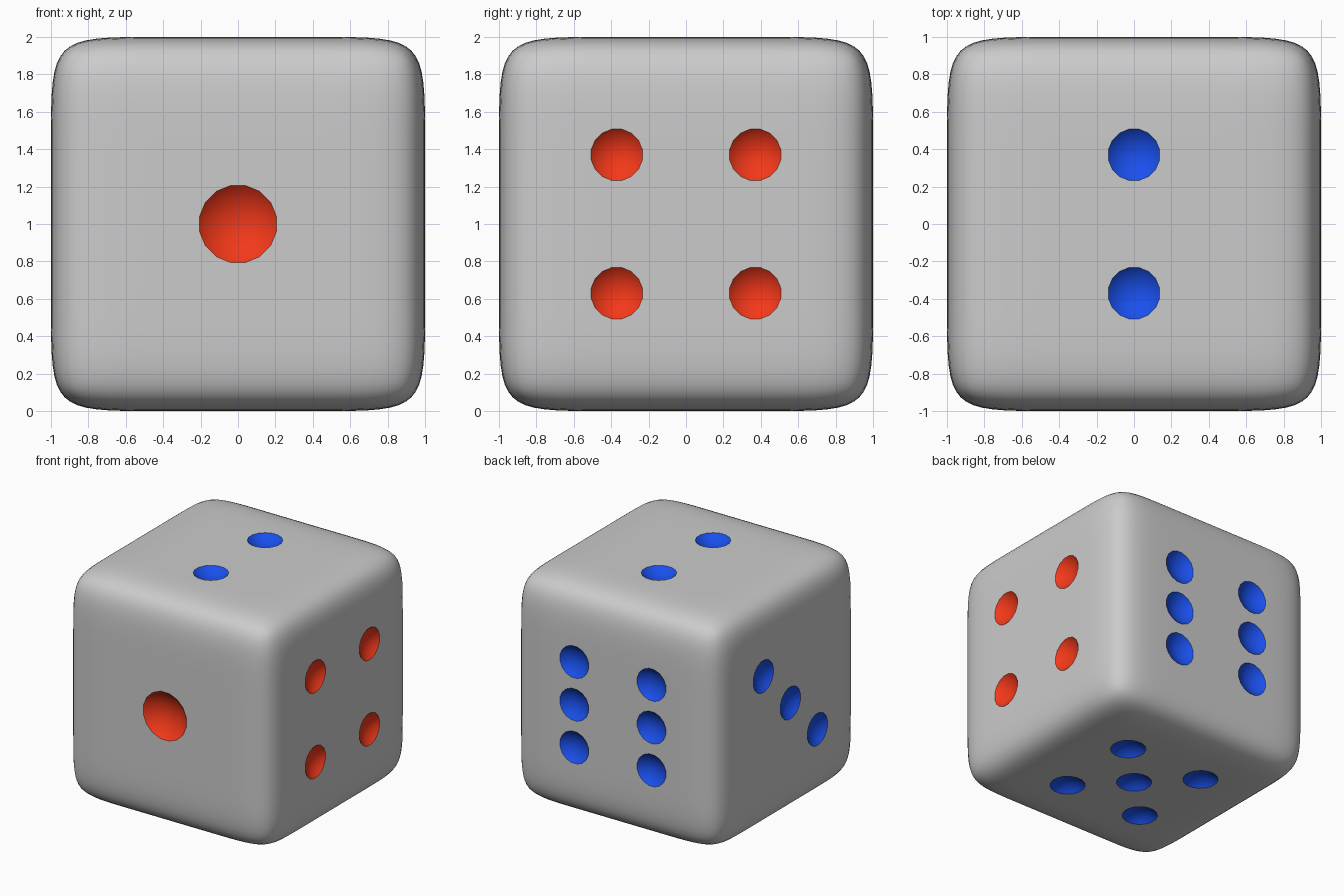
import bpy, bmesh, math
from mathutils import Matrix, Vector

if "Cube" in bpy.data.objects:
    bpy.data.objects.remove(bpy.data.objects["Cube"])

STEP = 0.37      # pip spacing
SMALL, LARGE = 0.14, 0.21
INNER = 0.56     # support loop position on the cage


def material(name, color):
    m = bpy.data.materials.new(name)
    m.diffuse_color = color
    m.use_nodes = True
    m.node_tree.nodes["Principled BSDF"].inputs["Base Color"].default_value = m.diffuse_color
    return m


grey = material("body_grey", (0.8, 0.8, 0.8, 1))
red = material("pip_red", (0.9, 0.04, 0.01, 1))
blue = material("pip_blue", (0.01, 0.08, 0.85, 1))


def activate(obj):
    bpy.ops.object.select_all(action='DESELECT')
    obj.select_set(True)
    bpy.context.view_layer.objects.active = obj


# Body: cube cage with support loops, smoothed by subdivision
bm = bmesh.new()
bmesh.ops.create_cube(bm, size=2)
for axis in range(3):
    for side in (-INNER, INNER):
        co, no = Vector((0, 0, 1)) * 0, Vector((0, 0, 0))
        co[axis], no[axis] = side, 1
        bmesh.ops.bisect_plane(bm, geom=bm.verts[:] + bm.edges[:] + bm.faces[:],
                               plane_co=co, plane_no=no)
bmesh.ops.translate(bm, verts=bm.verts, vec=(0, 0, 1))
mesh = bpy.data.meshes.new("die_body")
bm.to_mesh(mesh)
bm.free()
body = bpy.data.objects.new("die_body", mesh)
bpy.context.collection.objects.link(body)
for m in (grey, red, blue):
    mesh.materials.append(m)
activate(body)
sub = body.modifiers.new("round", 'SUBSURF')
sub.levels = sub.render_levels = 3
bpy.ops.object.modifier_apply(modifier=sub.name)

# Pip layouts in face coordinates (u, v), counted in steps
CORNERS = [(u, v) for u in (-1, 1) for v in (-1, 1)]
X, Y, Z = Vector((1, 0, 0)), Vector((0, 1, 0)), Vector((0, 0, 1))
FACES = [  # normal, u axis, v axis, pips, radius, material slot
    (-Y, X, Z, [(0, 0)], LARGE, 1),
    (Z, X, Y, [(0, -1), (0, 1)], SMALL, 2),
    (-X, Y, Z, [(1, 1), (0, 0), (-1, -1)], SMALL, 2),
    (X, Y, Z, CORNERS, SMALL, 1),
    (-Z, X, Y, CORNERS + [(0, 0)], SMALL, 2),
    (Y, X, Z, CORNERS + [(-1, 0), (1, 0)], SMALL, 2),
]

# Pip cutters: shallow spherical caps sunk into every face
bm = bmesh.new()
for normal, u, v, pips, radius, slot in FACES:
    depth = radius * 0.42
    ball = (radius ** 2 + depth ** 2) / (2 * depth)
    turn = normal.to_track_quat('Z', 'Y').to_matrix().to_4x4()
    for pu, pv in pips:
        centre = Z + normal * (1 + ball - depth) + (u * pu + v * pv) * STEP
        made = bmesh.ops.create_uvsphere(
            bm, u_segments=16, v_segments=32, radius=ball,
            matrix=Matrix.Translation(centre) @ turn @ Matrix.Rotation(math.pi / 16, 4, 'Z'))
        for f in {f for vert in made["verts"] for f in vert.link_faces}:
            f.material_index = slot
mesh = bpy.data.meshes.new("pip_cutter")
bm.to_mesh(mesh)
bm.free()
for m in (grey, red, blue):
    mesh.materials.append(m)
cutter = bpy.data.objects.new("pip_cutter", mesh)
cutter.hide_render = True
bpy.context.collection.objects.link(cutter)

# Carve the pips
activate(body)
cut = body.modifiers.new("pips", 'BOOLEAN')
cut.operation, cut.solver, cut.object = 'DIFFERENCE', 'EXACT', cutter
bpy.ops.object.modifier_apply(modifier=cut.name)
bpy.data.objects.remove(cutter)
activate(body)
bpy.ops.object.shade_smooth_by_angle(angle=math.radians(30))
